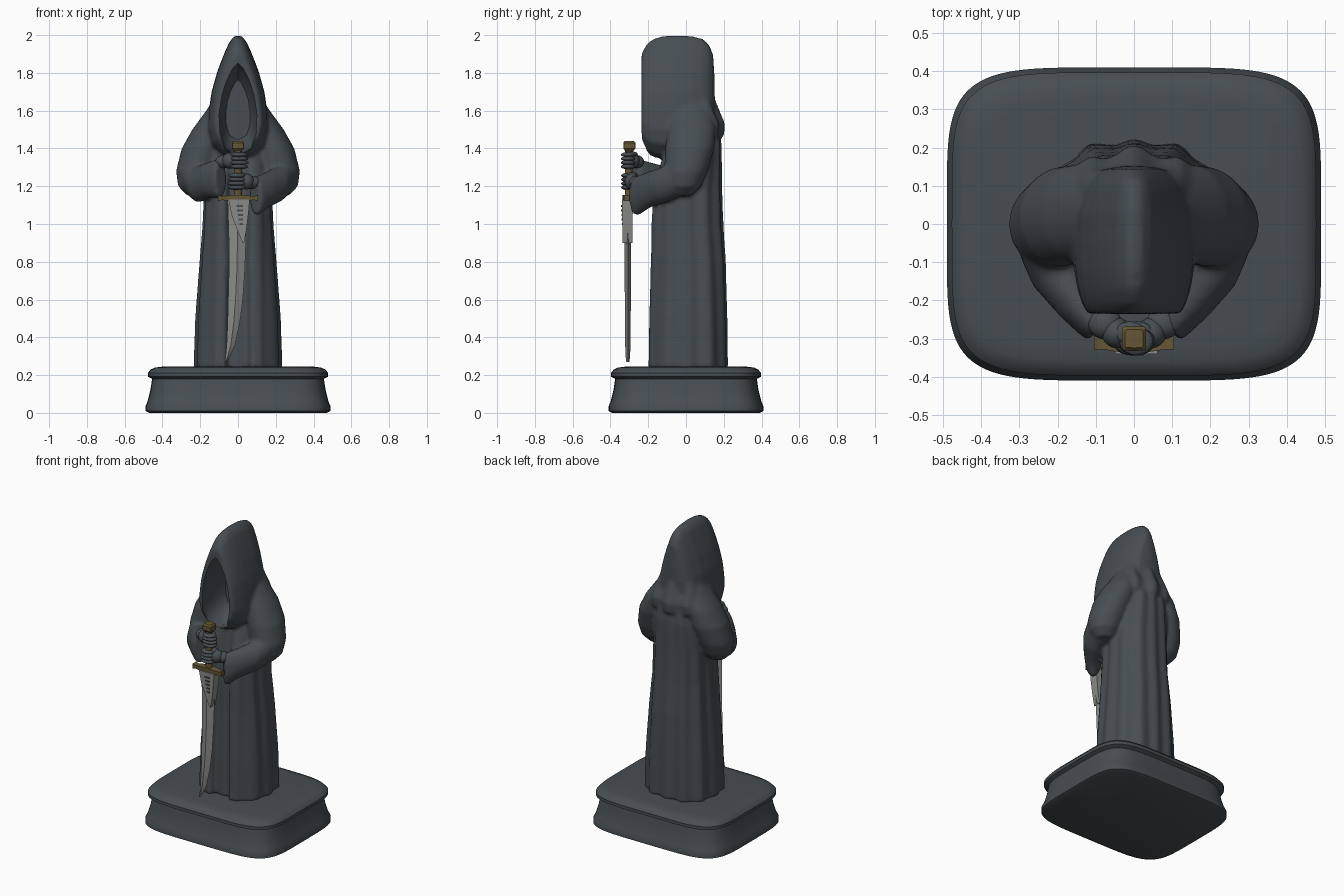
import bpy, bmesh, math
from mathutils import Vector

if "Cube" in bpy.data.objects:
    bpy.data.objects.remove(bpy.data.objects["Cube"])


def material(name, r, g, b):
    m = bpy.data.materials.new(name)
    m.diffuse_color = (r, g, b, 1)
    m.use_nodes = True
    m.node_tree.nodes["Principled BSDF"].inputs["Base Color"].default_value = m.diffuse_color
    return m


STONE = material("dark slate", 0.062, 0.075, 0.084)
GOLD = material("aged brass", 0.13, 0.095, 0.035)
STEEL = material("dull steel", 0.26, 0.26, 0.25)


def loft(bm, rings):
    """Skin a list of closed point rings and cap both ends."""
    rows = [[bm.verts.new(p) for p in ring] for ring in rings]
    n = len(rows[0])
    for a, b in zip(rows, rows[1:]):
        for i in range(n):
            j = (i + 1) % n
            bm.faces.new((a[i], a[j], b[j], b[i]))
    bm.faces.new(rows[0][::-1])
    bm.faces.new(rows[-1])


def finish(bm, name, mat, angle=40):
    bmesh.ops.recalc_face_normals(bm, faces=bm.faces)
    me = bpy.data.meshes.new(name)
    bm.to_mesh(me)
    bm.free()
    ob = bpy.data.objects.new(name, me)
    bpy.context.collection.objects.link(ob)
    me.materials.append(mat)
    select(ob)
    if angle:
        bpy.ops.object.shade_smooth_by_angle(angle=math.radians(angle))
    return ob


def select(ob):
    bpy.ops.object.select_all(action='DESELECT')
    ob.select_set(True)
    bpy.context.view_layer.objects.active = ob


def spow(v, e):
    return math.copysign(abs(v) ** e, v)


def flat_ring(cx, cy, z, rx, ry, power=2, n=48):
    """Horizontal superellipse."""
    out = []
    for i in range(n):
        t = math.tau * i / n
        out.append(Vector((cx + rx * spow(math.cos(t), 2 / power),
                           cy + ry * spow(math.sin(t), 2 / power), z)))
    return out


def arch_ring(half, y, sx, sz, cz):
    """Pointed arch outline in the xz plane, scaled about height cz."""
    pts = half + [(-x, z) for x, z in half[-2:0:-1]]
    return [(x * sx, y, cz + (z - cz) * sz) for x, z in pts]


def box(bm, x0, x1, y0, y1, z0, z1):
    loft(bm, [[(x0, y0, z), (x1, y0, z), (x1, y1, z), (x0, y1, z)] for z in (z0, z1)])


# ---- plinth
bm = bmesh.new()
loft(bm, [flat_ring(0, 0, z, r, r - 0.08, 5, 96) for z, r in
          [(0, .47), (.01, .49), (.035, .49), (.06, .479), (.12, .464), (.18, .455),
           (.192, .477), (.212, .477), (.23, .462), (.24, .44), (.245, .40)]])
finish(bm, "plinth", STONE, 35)

# ---- robe with vertical folds and a recessed front opening
bm = bmesh.new()
rings = []
for z, rx, ry, cy in [(.24, .228, .206, .01), (.5, .22, .203, .01), (.8, .198, .195, .01),
                      (1.0, .182, .188, .004), (1.2, .175, .178, .008), (1.4, .17, .15, .035),
                      (1.55, .13, .12, .05), (1.6, .1, .1, .05)]:
    ring = flat_ring(0, 0, z, rx, ry, 2.6, 160)
    for p in ring:
        t = math.atan2(p.y, p.x)
        k = 1 + .035 * math.cos(12 * (t - math.pi / 2)) * (1 if p.y > -.1 else .3)
        p.x, p.y = p.x * k, p.y * k + cy
        if p.y < 0 and z < 1.3:
            if abs(p.x) < .055:
                p.y += .03
            elif .07 < abs(p.x) < .13:
                p.y -= .008
    rings.append(ring)
loft(bm, rings)

# ---- cape gathered at the back of the neck, three soft lobes
rings = []
for z, rx, ry in [(1.72, .10, .05), (1.6, .15, .085), (1.53, .175, .115), (1.47, .17, .11), (1.43, .13, .07)]:
    ring = flat_ring(0, .08, z, rx, ry)
    for p in ring:
        if p.y > .1 and z < 1.65:
            p.y += .014 * math.cos(p.x * math.tau / .13)
    rings.append(ring)
loft(bm, rings)

# ---- sleeves: upper arm, then forearm with a hanging cuff
for s, lift in ((1, 0), (-1, .09)):
    loft(bm, [flat_ring(s * x, y, z, rx, ry) for x, y, z, rx, ry in
              [(.05, .03, 1.67, .07, .08), (.105, .03, 1.58, .078, .11), (.15, .03, 1.5, .092, .125),
               (.185, .02, 1.4, .113, .13), (.218, 0, 1.28, .11, .115), (.225, -.01, 1.2, .092, .09),
               (.22, -.02, 1.15, .05, .05)]])
    rings = []
    for x, y, z, rw, rh in [(.26, .0, 1.25, .05, .07), (.24, -.03, 1.245, .08, .1), (.21, -.11, 1.21, .075, .095),
                            (.15, -.2, 1.18 + lift * .6, .06, .095), (.105, -.255, 1.15 + lift, .05, .105),
                            (.09, -.275, 1.15 + lift, .042, .1)]:
        rings.append([(s * (x + rw * .72 * math.cos(t)), y - rw * .7 * math.cos(t), z + rh * math.sin(t))
                      for t in [math.tau * i / 40 for i in range(40)]])
    loft(bm, rings)

# ---- hood
HOOD = [(0, 2.0), (.022, 1.992), (.045, 1.965), (.07, 1.91), (.092, 1.855), (.112, 1.8), (.14, 1.7),
        (.155, 1.6), (.16, 1.5), (.14, 1.42), (.08, 1.36), (0, 1.34)]
loft(bm, [arch_ring(HOOD, y, sx, sz, 1.62) for y, sx, sz in
          [(.152, .25, .4), (.143, .55, .74), (.12, .72, .88), (.09, .84, .95), (.03, .97, .99), (-.05, 1, 1),
           (-.12, .98, .99), (-.17, .93, .955), (-.21, .85, .87), (-.235, .76, .74)]])
cloth = finish(bm, "hooded_robe", STONE, 0)

# hollow of the hood
OPENING = [(0, 1.85), (.03, 1.82), (.06, 1.76), (.085, 1.68), (.1, 1.58), (.095, 1.48), (.07, 1.4), (0, 1.36)]
bm = bmesh.new()
loft(bm, [arch_ring(OPENING, y, k, k, 1.6) for y, k in [(-.3, 1), (-.2, 1), (-.1, .9), (-.04, .65)]])
cutter = finish(bm, "hood_cutter", STONE, 0)
cutter.hide_render = True

# blend the cloth volumes, then carve the hood
m = cloth.modifiers.new("blend", 'REMESH')
m.mode = 'VOXEL'
m.voxel_size = .011
m = cloth.modifiers.new("soften", 'SMOOTH')
m.iterations = 5
m = cloth.modifiers.new("carve", 'BOOLEAN')
m.operation = 'DIFFERENCE'
m.solver = 'EXACT'
m.object = cutter
select(cloth)
bpy.ops.object.convert(target='MESH')
bpy.ops.object.shade_smooth_by_angle(angle=math.radians(45))
bpy.data.objects.remove(cutter)

# ---- hands: four wrapped fingers, a thumb and a wrist each
for s, z, name in ((-1, 1.335, "upper_hand"), (1, 1.225, "lower_hand")):
    bm = bmesh.new()
    blobs = [(-s * .006, -.307, z + (i - 1.5) * .021, .05 - .003 * abs(i - 1), .037, .014) for i in range(4)]
    blobs += [(s * .045, -.285, z, .04, .04, .042), (s * .075, -.262, z - .005, .045, .04, .035),
              (s * .01, -.285, z + .035, .04, .03, .014)]
    for x, y, bz, a, b, c in blobs:
        v = bmesh.ops.create_uvsphere(bm, u_segments=20, v_segments=12, radius=1)['verts']
        bmesh.ops.scale(bm, vec=(a, b, c), verts=v)
        bmesh.ops.translate(bm, vec=(x, y, bz), verts=v)
    finish(bm, name, STONE, 60)

# ---- sword hilt: grip, pommel, cross guard
bm = bmesh.new()
loft(bm, [flat_ring(0, -.303, z, .021, .021, 2, 16) for z in (1.14, 1.4)])
loft(bm, [flat_ring(0, -.3, z, r, r, 8, 16) for z, r in
          [(1.385, .02), (1.4, .032), (1.43, .032), (1.44, .024)]])
loft(bm, [[(x, -.31 - d, 1.137 - h), (x, -.31 + d, 1.137 - h), (x, -.31 + d, 1.137 + h), (x, -.31 - d, 1.137 + h)]
          for x, d, h in [(-.105, .018, .016), (-.085, .018, .01), (-.03, .026, .016), (.03, .026, .016),
                          (.085, .018, .01), (.105, .018, .016)]])
finish(bm, "hilt", GOLD, 30)

# ---- curved blade with a central ridge
bm = bmesh.new()
loft(bm, [[(a, -.308, z), ((a + b) / 2, -.308 - d, z), (b, -.308, z), ((a + b) / 2, -.308 + d, z)]
          for z, a, b, d in [(1.13, -.055, .045, .017), (.9, -.048, .042, .017), (.75, -.048, .036, .017),
                             (.6, -.052, .026, .016), (.48, -.055, .01, .015), (.36, -.06, -.015, .014),
                             (.3, -.066, -.042, .012), (.27, -.07, -.06, .008)]])
finish(bm, "blade", STEEL, 20)

# ---- thick collar at the root of the blade, tapering to a point
bm = bmesh.new()
loft(bm, [[(a, -.31 - d, z), (b, -.31 - d, z), (b, -.31 + d, z), (a, -.31 + d, z)]
          for z, a, b, d in [(1.13, -.05, .062, .03), (1.05, -.035, .055, .028), (.97, -.005, .045, .026),
                             (.9, .025, .032, .026)]])
finish(bm, "blade_collar", STEEL, 20)

# ---- engraved notches on the collar
bm = bmesh.new()
for i in range(5):
    z = 1.095 - i * .024
    box(bm, -.008 + i * .004, .026, -.344 + i * .001, -.335, z - .005, z + .005)
finish(bm, "collar_notches", STONE, 20)
